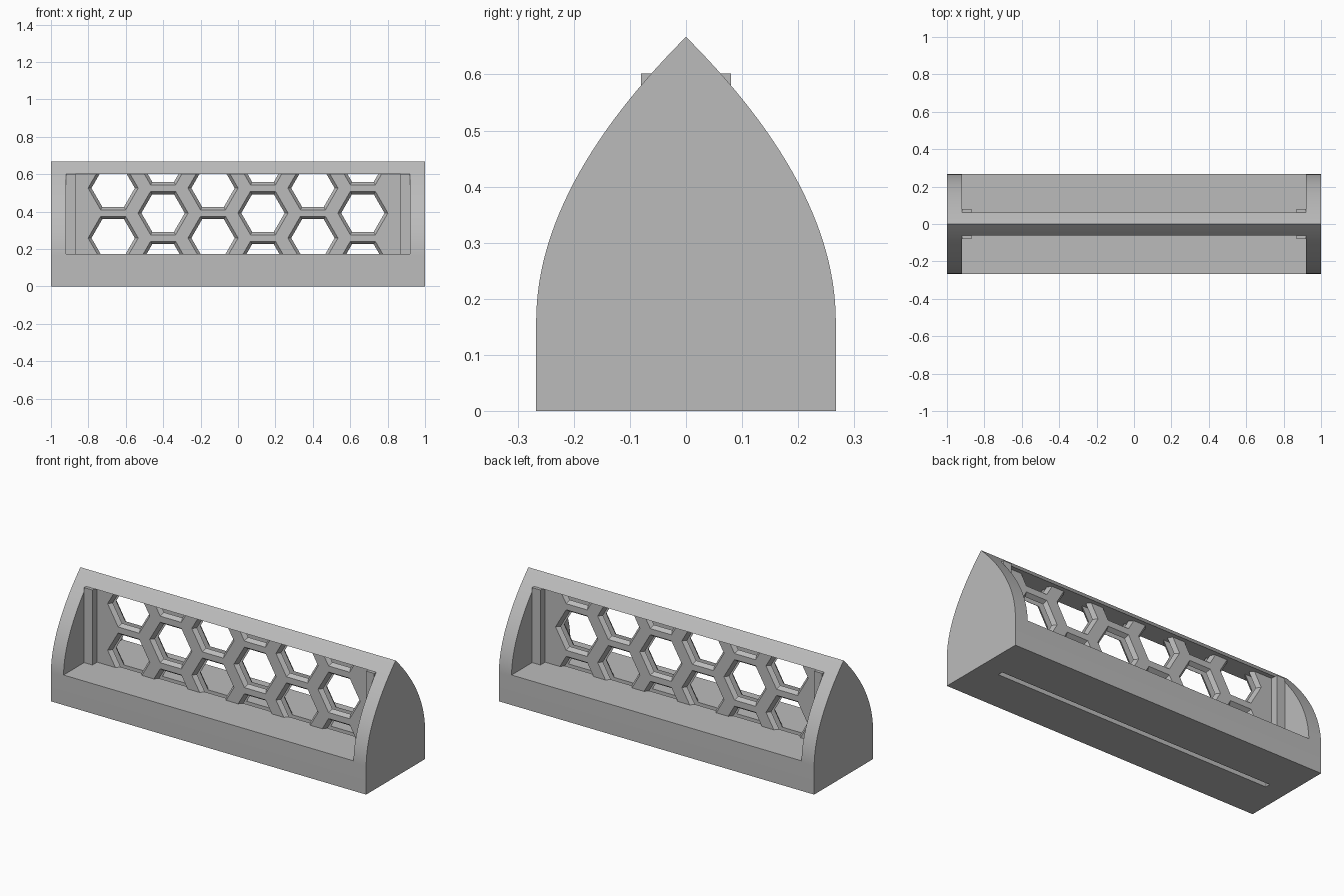
import bpy, bmesh, math

cube = bpy.data.objects.get("Cube")
if cube:
    bpy.data.objects.remove(cube, do_unlink=True)

grey = bpy.data.materials.new("light_grey")
grey.use_nodes = True
tone = (0.5, 0.5, 0.5, 1)
grey.diffuse_color = tone
grey.node_tree.nodes["Principled BSDF"].inputs["Base Color"].default_value = tone

# Main dimensions
HALF_LEN, HALF_DEPTH, SPRING, APEX = 1.0, 0.267, 0.16, 0.667
OPEN_X, FLOOR, CEIL = 0.92, 0.172, 0.602
SLOT_Y, PANEL_Y, POST_X, POST_Y = 0.015, 0.037, 0.868, 0.08
HEX_IN, HEX_OUT, PITCH = 0.116, 0.134, 0.267


def finish(bm, name):
    bmesh.ops.recalc_face_normals(bm, faces=bm.faces)
    mesh = bpy.data.meshes.new(name)
    bm.to_mesh(mesh)
    bm.free()
    mesh.materials.append(grey)
    obj = bpy.data.objects.new(name, mesh)
    bpy.context.collection.objects.link(obj)
    return obj


def loft(bm, ring_a, ring_b):
    """Closed solid between two matching rings of points."""
    a = [bm.verts.new(p) for p in ring_a]
    b = [bm.verts.new(p) for p in ring_b]
    bm.faces.new(a)
    bm.faces.new(b[::-1])
    for i in range(len(a)):
        j = (i + 1) % len(a)
        bm.faces.new((a[i], b[i], b[j], a[j]))


def box(name, x, y, z):
    bm = bmesh.new()
    rings = [[(px, y[0], z[0]), (px, y[1], z[0]), (px, y[1], z[1]), (px, y[0], z[1])] for px in x]
    loft(bm, *rings)
    return finish(bm, name)


def cut(obj, cutter):
    cutter.hide_render = True
    mod = obj.modifiers.new("cut", "BOOLEAN")
    mod.operation, mod.solver, mod.object = "DIFFERENCE", "EXACT", cutter
    bpy.context.view_layer.objects.active = obj
    bpy.ops.object.modifier_apply(modifier=mod.name)
    bpy.data.objects.remove(cutter, do_unlink=True)


# Pointed-arch body: straight foot, then a curve up to the ridge
shoulder = APEX - HALF_DEPTH
side = [(HALF_DEPTH, 0)]
STEPS = 28
for i in range(STEPS):
    t = i / STEPS
    side.append((HALF_DEPTH * (1 - t * t),
                 (1 - t) ** 2 * SPRING + 2 * t * (1 - t) * shoulder + t * t * APEX))
profile = side + [(0, APEX)] + [(-y, z) for y, z in reversed(side)]
bm = bmesh.new()
loft(bm, *[[(x, y, z) for y, z in profile] for x in (-HALF_LEN, HALF_LEN)])
body = finish(bm, "arched_body")

# Window through the body and the thin slot through its base
cut(body, box("window_cutter", (-OPEN_X, OPEN_X), (-1, 1), (FLOOR, CEIL)))
cut(body, box("slot_cutter", (-0.875, 0.875), (-SLOT_Y, SLOT_Y), (-0.1, 0.3)))
bpy.ops.object.select_all(action="DESELECT")
body.select_set(True)
bpy.context.view_layer.objects.active = body
bpy.ops.object.shade_smooth_by_angle(angle=math.radians(25))


def hexagon(cx, y, cz, r):
    return [(cx + r * math.cos(k * math.pi / 3), y, cz + r * math.sin(k * math.pi / 3))
            for k in range(6)]


def hex_cutter(s):
    """Flared hexagons, wider on the outer face of the lattice."""
    bm = bmesh.new()
    slope = (HEX_OUT - HEX_IN) / (PANEL_Y - SLOT_Y)
    extra = 0.003
    for col in range(6):
        cx = (col - 2.5) * PITCH
        odd = col % 2 if s < 0 else (col + 1) % 2
        odd = col % 2
        heights = (-1, 0, 1) if odd else (-0.5, 0.5)
        for h in heights:
            cz = 0.392 + h * PITCH
            loft(bm, hexagon(cx, s * (SLOT_Y - extra), cz, HEX_IN - slope * extra),
                 hexagon(cx, s * (PANEL_Y + extra), cz, HEX_OUT + slope * extra))
    return finish(bm, "hex_cutter")


# Two hexagon lattices with the slot gap between them
for s, label in ((-1, "front"), (1, "back")):
    ys = sorted((s * SLOT_Y, s * PANEL_Y))
    lattice = box(label + "_lattice", (-POST_X - 0.01, POST_X + 0.01), ys, (FLOOR, CEIL))
    cut(lattice, hex_cutter(s))

# Posts closing both ends of the lattice
for s, label in ((-1, "right"), (1, "left")):
    post = box(label + "_post", sorted((s * POST_X, s * OPEN_X)), (-POST_Y, POST_Y), (FLOOR, CEIL))
    edge = sorted((s * 0.8, s * 0.875))
    cut(post, box("groove_cutter", edge, (-SLOT_Y, SLOT_Y), (0, 1)))
